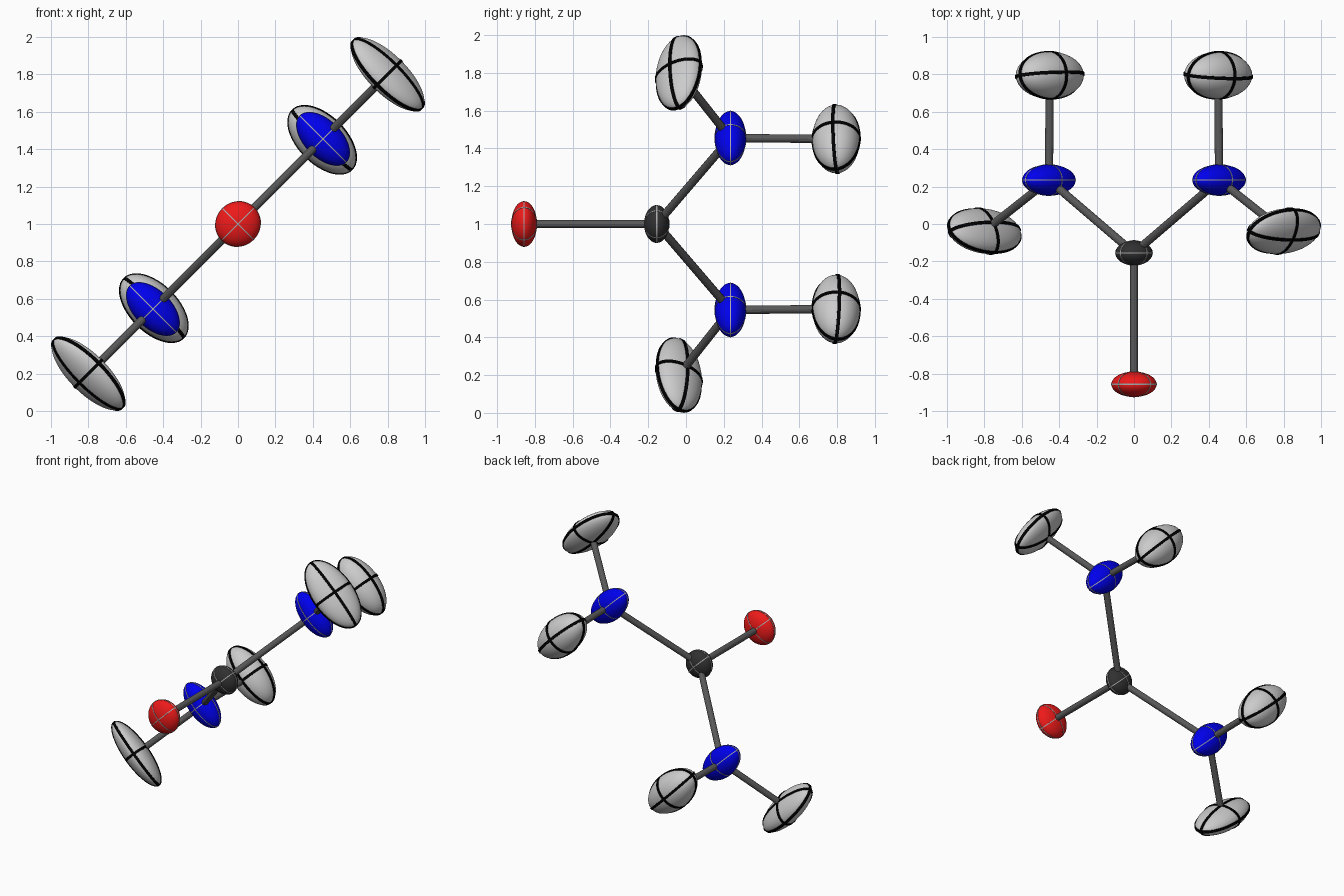
import bpy, bmesh
from math import sin, cos, pi, radians, sqrt
from mathutils import Vector, Matrix

if "Cube" in bpy.data.objects:
    bpy.data.objects.remove(bpy.data.objects["Cube"])

# The flat molecule lies in the plane spanned by U (diagonal in x-z) and V (y)
U = Vector((1, 0, 1)) / sqrt(2)
V = Vector((0, 1, 0))
MID = Vector((0, 0, 1))


def material(name, rgb):
    m = bpy.data.materials.new(name)
    m.diffuse_color = (*rgb, 1)
    m.use_nodes = True
    m.node_tree.nodes["Principled BSDF"].inputs["Base Color"].default_value = m.diffuse_color
    return m


RED = material("red", (0.85, 0.01, 0.01))
BLUE = material("blue", (0.0, 0.0, 0.85))
DARK = material("dark_grey", (0.03, 0.03, 0.03))
BOND = material("bond_grey", (0.1, 0.1, 0.1))
BLACK = material("black", (0.0, 0.0, 0.0))
LINE = material("line_grey", (0.4, 0.4, 0.4))


def finish(bm, name, mat, matrix, smooth=False):
    bmesh.ops.recalc_face_normals(bm, faces=bm.faces)
    mesh = bpy.data.meshes.new(name)
    for f in bm.faces:
        f.smooth = smooth
    bm.to_mesh(mesh)
    bm.free()
    ob = bpy.data.objects.new(name, mesh)
    bpy.context.collection.objects.link(ob)
    if mat:
        mesh.materials.append(mat)
    ob.matrix_world = matrix


def ring(name, radii, axis, half, mat, matrix, n=48):
    """Thin elliptical band lying on one principal plane of an ellipsoid."""
    bm = bmesh.new()
    a, b = (axis + 1) % 3, (axis + 2) % 3
    loops = []
    for i in range(n):
        t = 2 * pi * i / n
        loop = []
        for off, w in ((-half, -half), (half * 0.5, -half), (half * 0.5, half), (-half, half)):
            p = [0, 0, 0]
            p[a] = (radii[a] + off) * cos(t)
            p[b] = (radii[b] + off) * sin(t)
            p[axis] = w
            loop.append(bm.verts.new(p))
        loops.append(loop)
    for i in range(n):
        l, m = loops[i], loops[(i + 1) % n]
        for j in range(4):
            k = (j + 1) % 4
            bm.faces.new((l[j], l[k], m[k], m[j]))
    finish(bm, name, mat, matrix)


def atom(name, pos, radii, mat, half, line, side=1, tilt=0):
    """Ellipsoid with three principal rings; radii are in-plane, in-plane, normal."""
    t = radians(tilt)
    p = U * side * cos(t) + V * sin(t)
    q = -U * side * sin(t) + V * cos(t)
    rot = Matrix((p, q, p.cross(q))).transposed().to_4x4()
    matrix = Matrix.Translation(pos) @ rot
    bm = bmesh.new()
    bmesh.ops.create_uvsphere(bm, u_segments=40, v_segments=24, radius=1)
    bmesh.ops.scale(bm, vec=radii, verts=bm.verts)
    finish(bm, name, mat, matrix, True)
    for axis in range(3):
        ring(f"{name}_ring_{axis + 1}", radii, axis, half, line, matrix)


def bond(name, a, b):
    d = b - a
    bm = bmesh.new()
    bmesh.ops.create_cone(bm, cap_ends=True, segments=12, radius1=0.022,
                          radius2=0.022, depth=d.length)
    rot = d.to_track_quat('Z', 'Y').to_matrix().to_4x4()
    finish(bm, name, BOND, Matrix.Translation((a + b) / 2) @ rot)


# Central atom and the single red atom on the axis
carbon = MID + V * -0.155
oxygen = MID + V * -0.857
atom("carbon", carbon, (0.098, 0.067, 0.102), DARK, 0.003, LINE)
atom("oxygen", oxygen, (0.124, 0.068, 0.118), RED, 0.003, LINE)
bond("bond_carbon_oxygen", carbon, oxygen)

# Two mirrored arms, each with a blue atom and two pale end atoms
for side, tag in ((1, "upper"), (-1, "lower")):
    def at(x, y):
        return MID + Vector((x * side, y, x * side))
    n, h1, h2 = at(0.455, 0.235), at(0.45, 0.795), at(0.80, -0.038)
    atom(f"nitrogen_{tag}", n, (0.1, 0.083, 0.176), BLUE, 0.003, LINE, side)
    atom(f"hydrogen_inner_{tag}", h1, (0.126, 0.126, 0.224), None, 0.009, BLACK, side, -8)
    atom(f"hydrogen_outer_{tag}", h2, (0.138, 0.082, 0.258), None, 0.009, BLACK, side, 55)
    bond(f"bond_carbon_nitrogen_{tag}", carbon, n)
    bond(f"bond_inner_{tag}", n, h1)
    bond(f"bond_outer_{tag}", n, h2)
